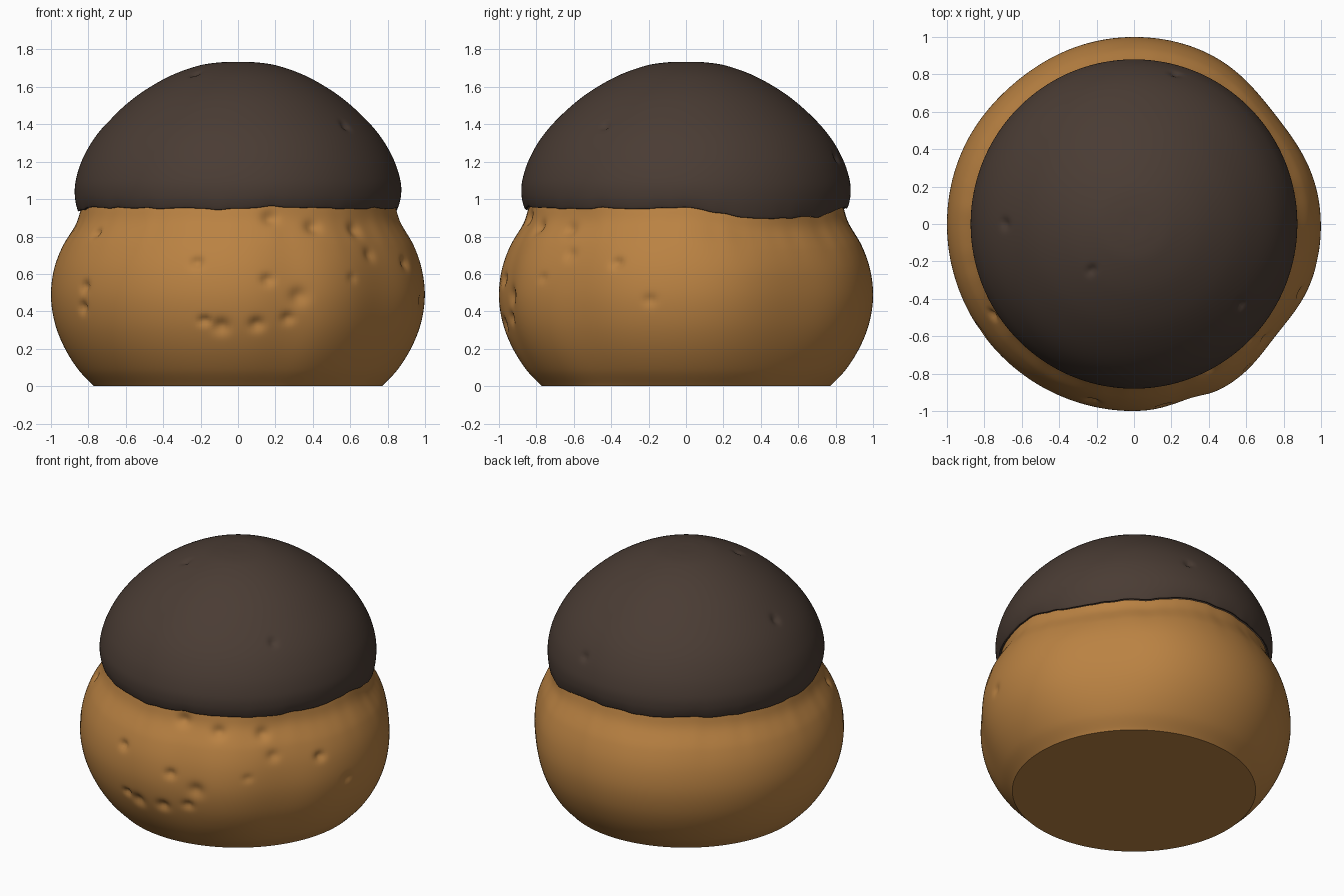
import bpy, bmesh, math, random
from mathutils import Vector

if "Cube" in bpy.data.objects:
    bpy.data.objects.remove(bpy.data.objects["Cube"])

random.seed(4)
SEG = 288


def material(name, rgb):
    m = bpy.data.materials.new(name)
    m.diffuse_color = (*rgb, 1)
    m.use_nodes = True
    m.node_tree.nodes["Principled BSDF"].inputs["Base Color"].default_value = m.diffuse_color
    return m


def smooth_profile(pts, steps):
    """Catmull-Rom samples through (radius, z) points."""
    p = [Vector(q) for q in pts]
    p = [2 * p[0] - p[1]] + p + [2 * p[-1] - p[-2]]
    out = []
    for i in range(1, len(p) - 2):
        a, b, c, d = p[i - 1:i + 3]
        for s in range(steps):
            t = s / steps
            out.append(0.5 * (2 * b + (c - a) * t + (2 * a - 5 * b + 4 * c - d) * t * t
                              + (3 * b - a - 3 * c + d) * t ** 3))
    return out + [p[-2]]


def bump(deg, centre, width):
    d = (deg - centre + 180) % 360 - 180
    return math.exp(-(d / width) ** 2)


# Ragged height of the icing edge around the bun
waves = [(k, random.uniform(0, 6.28), 0.008 / (1 + 0.09 * k)) for k in (5, 9, 14, 23, 31, 47)]


def rim(a):
    deg = math.degrees(a)
    z = 0.953 + sum(h * math.sin(k * a + ph) for k, ph, h in waves) * 0.7
    return z - 0.05 * min(1, bump(deg, 24, 16) + bump(deg, 50, 16)) - 0.015 * bump(deg, 160, 30)


def lathe(name, rings, mat, pits, close_bottom, close_top):
    bm = bmesh.new()
    grid = []
    for ring in rings:
        row = []
        for i in range(SEG):
            a = 2 * math.pi * i / SEG
            r, z = ring(a)
            v = Vector((r * math.cos(a), r * math.sin(a), z))
            # small dimples pushed inwards
            for c, size, depth in pits:
                d = (v - c).length
                if d < 3 * size:
                    v -= (c - Vector((0, 0, 0.6))).normalized() * depth * math.exp(-(d / size) ** 2)
            row.append(bm.verts.new(v))
        grid.append(row)
    for lo, hi in zip(grid, grid[1:]):
        for i in range(SEG):
            j = (i + 1) % SEG
            bm.faces.new((lo[i], lo[j], hi[j], hi[i]))
    if close_bottom:
        bm.faces.new(grid[0][::-1])
    if close_top:
        bm.faces.new(grid[-1])
    me = bpy.data.meshes.new(name)
    bm.to_mesh(me)
    bm.free()
    me.materials.append(mat)
    ob = bpy.data.objects.new(name, me)
    bpy.context.collection.objects.link(ob)
    bpy.ops.object.select_all(action='DESELECT')
    ob.select_set(True)
    bpy.context.view_layer.objects.active = ob
    bpy.ops.object.shade_smooth_by_angle(angle=math.radians(45))
    return ob


# Pastry bun: round belly, flat base, narrow neck under the icing
bun_profile = smooth_profile([(0.77, 0), (0.855, 0.09), (0.93, 0.21), (0.98, 0.34), (1.0, 0.48),
                              (0.985, 0.62), (0.94, 0.75), (0.87, 0.87), (0.842, 0.953)], 10)


def bun_ring(p):
    def ring(a):
        deg = math.degrees(a)
        belly = math.sin(math.pi * min(1, p.y / 0.95)) ** 0.7 if 0 < p.y < 0.95 else 0
        dent = (0.045 * bump(deg, 38, 20) + 0.035 * bump(deg, 322, 14)
                + 0.018 * bump(deg, 286, 8) + 0.012 * bump(deg, 130, 20))
        w = max(0, (p.y - 0.6) / 0.353)
        return p.x * (1 - dent * belly), p.y + (rim(a) - 0.953) * w
    return ring


def front_pit(x, z, size=0.03, depth=0.025):
    r = next(p.x for p in bun_profile if p.y >= z - 0.01)
    return Vector((x, -math.sqrt(max(0, r * r - x * x)), z)), size, depth


pits = [front_pit(*q) for q in [
    (-0.22, 0.66), (-0.18, 0.35, 0.025), (-0.09, 0.32, 0.04), (0.10, 0.33, 0.035),
    (0.33, 0.48, 0.045), (0.27, 0.36), (0.16, 0.57), (0.72, 0.71, 0.035), (0.63, 0.84, 0.04),
    (0.40, 0.85, 0.04), (0.17, 0.90, 0.04), (0.90, 0.66), (-0.82, 0.53), (-0.83, 0.42),
    (-0.76, 0.82, 0.025), (0.62, 0.58, 0.025, 0.015), (0.98, 0.46, 0.03, 0.015)]]
lathe("pastry_bun", [bun_ring(p) for p in bun_profile],
      material("golden pastry", (0.49, 0.223, 0.055)), pits, True, False)

# Chocolate icing: dome with a rolled lip that follows the ragged edge
cap_profile = smooth_profile([(0.842, 0.955), (0.857, 0.957), (0.872, 1.02), (0.868, 1.10),
                              (0.833, 1.21), (0.765, 1.33), (0.665, 1.445), (0.53, 1.56),
                              (0.37, 1.655), (0.22, 1.711), (0.11, 1.73), (0.012, 1.734)], 8)


def cap_ring(p):
    def ring(a):
        w = max(0, 1 - (p.y - 0.955) / 0.25) ** 2
        stretch = 1 + 0.008 * math.sin(a) ** 2
        return p.x * stretch, p.y + (rim(a) - 0.953) * min(1, w)
    return ring


cap_pits = [(Vector(c), s, 0.02) for c, s in [
    ((-0.69, 0.0, 1.42), 0.028), ((0.57, -0.43, 1.39), 0.025),
    ((0.22, 0.80, 1.22), 0.025), ((-0.23, -0.25, 1.68), 0.025)]]
lathe("chocolate_icing", [cap_ring(p) for p in cap_profile],
      material("dark chocolate", (0.068, 0.045, 0.034)), cap_pits, False, True)
